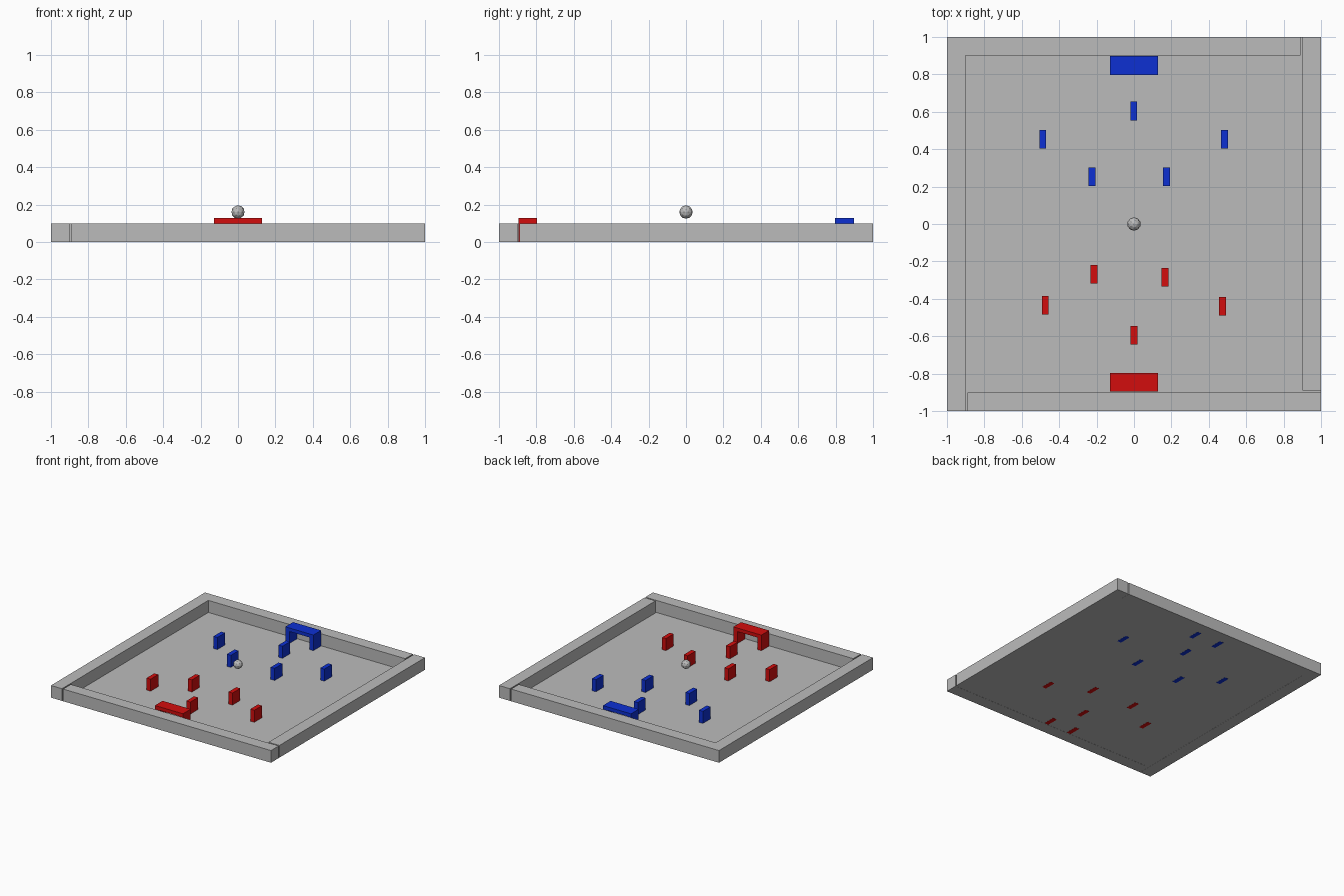
import bpy
import bmesh
from mathutils import Matrix, Vector

if "Cube" in bpy.data.objects:
    bpy.data.objects.remove(bpy.data.objects["Cube"])


def material(name, rgb):
    m = bpy.data.materials.new(name)
    m.diffuse_color = (*rgb, 1.0)
    m.use_nodes = True
    m.node_tree.nodes["Principled BSDF"].inputs["Base Color"].default_value = m.diffuse_color
    return m


GREY = material("grey", (0.5, 0.5, 0.5))
RED = material("red", (0.65, 0.004, 0.004))
BLUE = material("blue", (0.004, 0.03, 0.65))


def finish(name, bm, mat):
    mesh = bpy.data.meshes.new(name)
    bm.to_mesh(mesh)
    bm.free()
    mesh.materials.append(mat)
    ob = bpy.data.objects.new(name, mesh)
    bpy.context.collection.objects.link(ob)
    return ob


def box(name, lo, hi, mat):
    lo, hi = Vector(lo), Vector(hi)
    bm = bmesh.new()
    bmesh.ops.create_cube(bm, size=1, matrix=Matrix.Translation((lo + hi) / 2)
                          @ Matrix.Diagonal((*(hi - lo), 1)))
    return finish(name, bm, mat)


H = 0.1    # height of walls, players and goal posts
W = 0.036  # thickness of players and goal posts

# floor sheet
bm = bmesh.new()
bmesh.ops.create_grid(bm, x_segments=1, y_segments=1, size=1.0,
                      matrix=Matrix.Translation((0, 0, 0.001)))
finish("floor", bm, GREY)

# walls, with small gaps at two corners
box("wall_left", (-1, -1, 0), (-0.9, 0.9, H), GREY)
box("wall_back", (-1, 0.9, 0), (0.89, 1, H), GREY)
box("wall_right", (0.9, -0.89, 0), (1, 1, H), GREY)
box("wall_front", (-0.89, -1, 0), (1, -0.9, H), GREY)

# goals: two posts and a crossbar each
X0, X1 = -0.128, 0.127
for team, mat, y0 in (("red", RED, -0.896), ("blue", BLUE, 0.797)):
    y1 = y0 + 0.1
    box(team + "_goal_post_left", (X0, y0, 0), (X0 + W, y1, H), mat)
    box(team + "_goal_post_right", (X1 - W, y0, 0), (X1, y1, H), mat)
    box(team + "_goal_crossbar", (X0, y0, H), (X1, y1, H + 0.029), mat)

# players
players = {
    "red": (RED, [(0, -0.595), (-0.474, -0.434), (0.473, -0.44),
                  (-0.214, -0.268), (0.166, -0.284)]),
    "blue": (BLUE, [(-0.002, 0.604), (-0.488, 0.453), (0.484, 0.453),
                    (-0.225, 0.253), (0.174, 0.252)]),
}
for team, (mat, spots) in players.items():
    for i, (x, y) in enumerate(spots):
        box(f"{team}_player_{i + 1}", (x - W / 2, y - 0.05, 0),
            (x + W / 2, y + 0.05, H), mat)

# ball hovering over the centre
bm = bmesh.new()
bmesh.ops.create_icosphere(bm, subdivisions=2, radius=0.036,
                           matrix=Matrix.Translation((0, 0, 0.16)))
finish("ball", bm, GREY)
